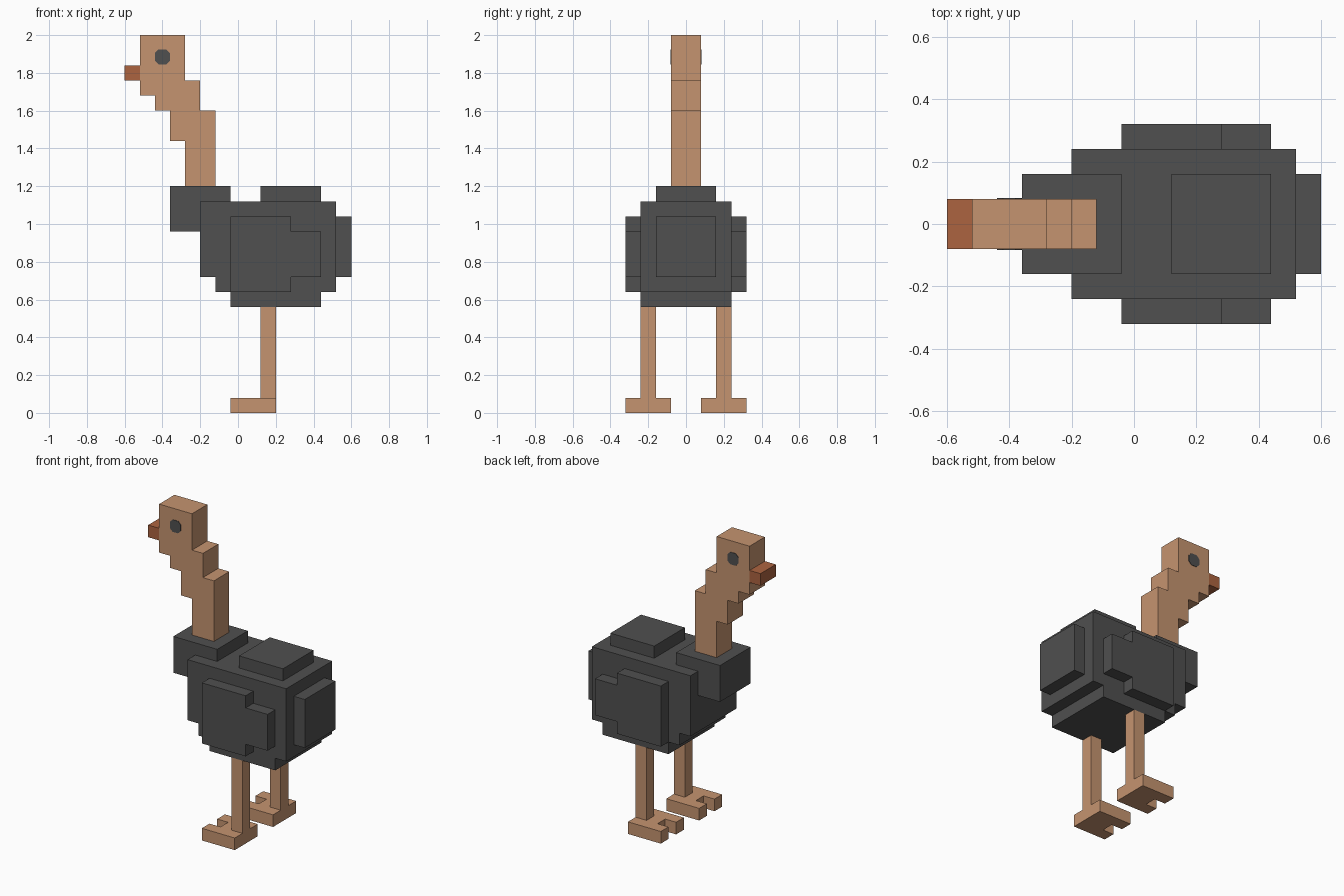
import bpy, bmesh

if "Cube" in bpy.data.objects:
    bpy.data.objects.remove(bpy.data.objects["Cube"])


def material(name, rgb):
    m = bpy.data.materials.new(name)
    m.diffuse_color = (*rgb, 1.0)
    m.use_nodes = True
    m.node_tree.nodes["Principled BSDF"].inputs["Base Color"].default_value = m.diffuse_color
    return m


SKIN = material("tan skin", (0.56, 0.296, 0.162))
PLUMAGE = material("dark grey feathers", (0.08, 0.08, 0.08))
BEAK = material("rust beak", (0.413, 0.127, 0.051))


def prism(name, profile, lo, hi, mat, axis="y"):
    """Extrude an (x, z) profile along y, or an (x, y) profile along z."""
    bm = bmesh.new()
    place = (lambda a, b: (a, lo, b)) if axis == "y" else (lambda a, b: (a, b, lo))
    face = bm.faces.new([bm.verts.new(place(a, b)) for a, b in profile])
    new = bmesh.ops.extrude_face_region(bm, geom=[face])["geom"]
    shift = (0, hi - lo, 0) if axis == "y" else (0, 0, hi - lo)
    bmesh.ops.translate(bm, vec=shift,
                        verts=[v for v in new if isinstance(v, bmesh.types.BMVert)])
    bmesh.ops.recalc_face_normals(bm, faces=bm.faces)
    mesh = bpy.data.meshes.new(name)
    bm.to_mesh(mesh)
    bm.free()
    mesh.materials.append(mat)
    obj = bpy.data.objects.new(name, mesh)
    bpy.context.collection.objects.link(obj)
    return obj


def box(name, x, y, z, mat):
    return prism(name, [(x[0], z[0]), (x[1], z[0]), (x[1], z[1]), (x[0], z[1])],
                 y[0], y[1], mat)


# Body with a stepped belly
prism("body", [(-0.20, 0.72), (-0.12, 0.72), (-0.12, 0.64), (-0.04, 0.64),
               (-0.04, 0.56), (0.44, 0.56), (0.44, 0.64), (0.52, 0.64),
               (0.52, 1.12), (-0.20, 1.12)], -0.24, 0.24, PLUMAGE)
box("chest", (-0.36, -0.04), (-0.16, 0.16), (0.96, 1.20), PLUMAGE)
box("back_hump", (0.12, 0.44), (-0.16, 0.16), (1.12, 1.20), PLUMAGE)
box("tail", (0.52, 0.60), (-0.16, 0.16), (0.72, 1.04), PLUMAGE)

# Stepped neck and head in one profile, and the beak
prism("neck_and_head", [(-0.28, 1.20), (-0.12, 1.20), (-0.12, 1.60), (-0.20, 1.60),
                        (-0.20, 1.76), (-0.28, 1.76), (-0.28, 2.00), (-0.52, 2.00),
                        (-0.52, 1.68), (-0.44, 1.68), (-0.44, 1.60), (-0.36, 1.60),
                        (-0.36, 1.44), (-0.28, 1.44)], -0.08, 0.08, SKIN)
box("beak", (-0.60, -0.52), (-0.08, 0.08), (1.76, 1.84), BEAK)

# Paired parts: wing, eye, leg and two-toed foot
R, C = 0.04, 0.02  # eye half width and the flat half length of its octagon
EYE = [(-0.40 + a, 1.885 + b) for a, b in
       [(R, -C), (R, C), (C, R), (-C, R), (-R, C), (-R, -C), (-C, -R), (C, -R)]]
WING = [(-0.04, 0.64), (0.28, 0.64), (0.28, 0.72), (0.44, 0.72),
        (0.44, 0.96), (0.28, 0.96), (0.28, 1.04), (-0.04, 1.04)]
FOOT = [(0.20, 0.08), (0.20, 0.32), (-0.04, 0.32), (-0.04, 0.24),
        (0.04, 0.24), (0.04, 0.16), (-0.04, 0.16), (-0.04, 0.08)]
for side, s in (("right", -1), ("left", 1)):
    prism(side + "_wing", WING, s * 0.24, s * 0.32, PLUMAGE)
    prism(side + "_eye", EYE, s * 0.08, s * 0.083, PLUMAGE)
    box(side + "_leg", (0.12, 0.20), (s * 0.16, s * 0.24), (0.08, 0.56), SKIN)
    prism(side + "_foot", [(x, s * y) for x, y in FOOT], 0.0, 0.08, SKIN, axis="z")
